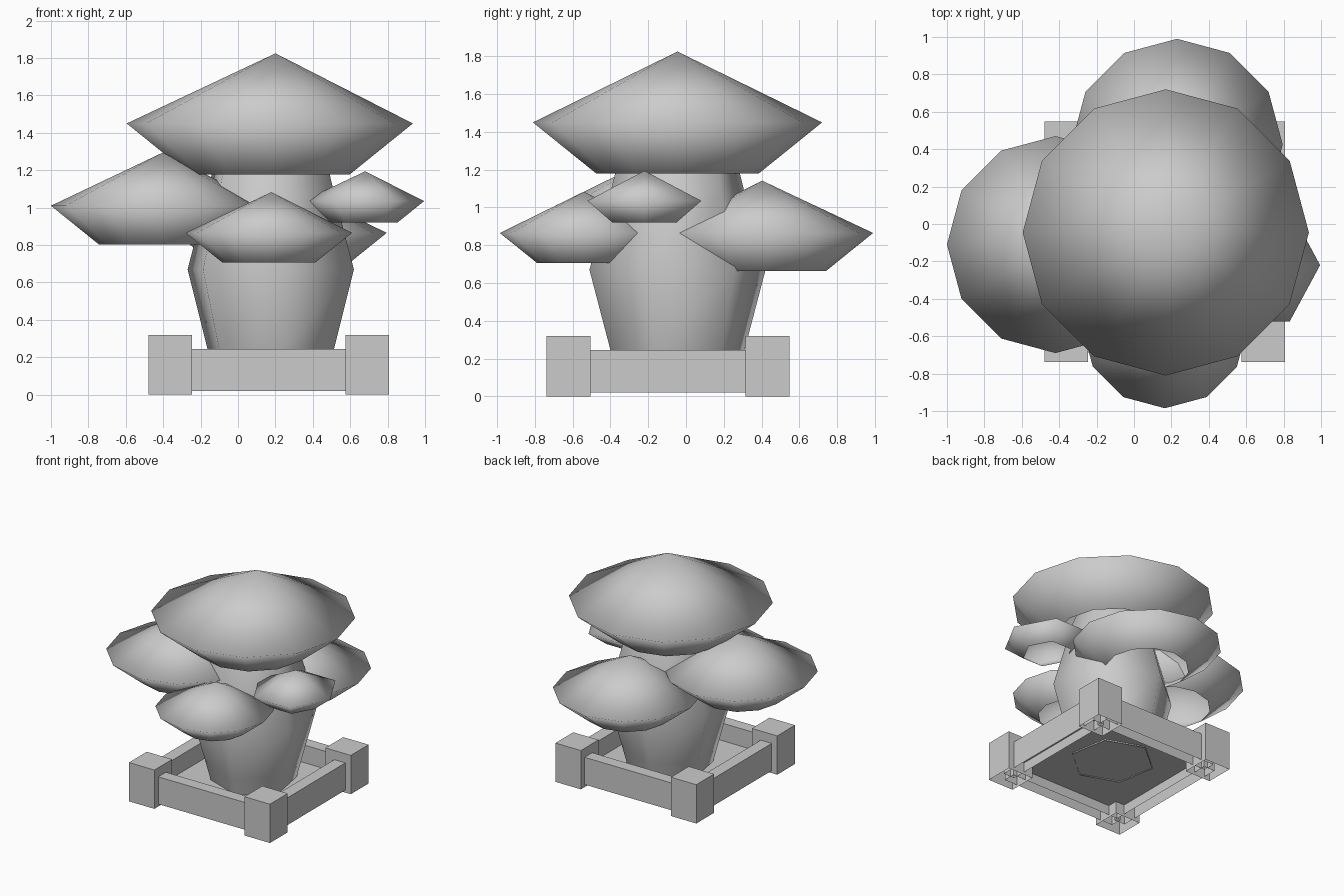
import bpy, bmesh
from math import cos, sin, radians, tau

old = bpy.data.objects.get("Cube")
if old:
    bpy.data.objects.remove(old, do_unlink=True)

grey = bpy.data.materials.new("plain grey")
grey.use_nodes = True
COLOUR = (0.6, 0.6, 0.6, 1)
grey.diffuse_color = COLOUR
grey.node_tree.nodes["Principled BSDF"].inputs["Base Color"].default_value = COLOUR


def finish(name, bm, smooth=False):
    bmesh.ops.recalc_face_normals(bm, faces=bm.faces)
    mesh = bpy.data.meshes.new(name)
    for face in bm.faces:
        face.smooth = smooth
    bm.to_mesh(mesh)
    bm.free()
    mesh.materials.append(grey)
    obj = bpy.data.objects.new(name, mesh)
    bpy.context.collection.objects.link(obj)
    return obj


def ring(bm, centre, radius, z, sides, turn=0, stretch=1):
    angles = [turn + tau * i / sides for i in range(sides)]
    return [bm.verts.new((centre[0] + radius * cos(a),
                          centre[1] + radius * stretch * sin(a), z)) for a in angles]


def bridge(bm, low, high):
    n = len(low)
    for i in range(n):
        j = (i + 1) % n
        bm.faces.new((low[i], low[j], high[j], high[i]))


def canopy(name, centre, radius, rim_z, sides=12, stretch=1, lean=(0.03, 0)):
    """Pointed leaf cap over a tapered skirt, open underneath."""
    bm = bmesh.new()
    skirt = ring(bm, centre, radius * 0.56, rim_z - radius * 0.355, sides, 0, stretch)
    rim = ring(bm, centre, radius, rim_z, sides, 0, stretch)
    bridge(bm, skirt, rim)
    tip = bm.verts.new((centre[0] + lean[0] * radius, centre[1] + lean[1] * radius,
                        rim_z + radius * 0.49))
    for i in range(sides):
        bm.faces.new((rim[i], rim[(i + 1) % sides], tip))
    finish(name, bm, smooth=True)


def box(name, low, high, open_bottom=False):
    bm = bmesh.new()
    bmesh.ops.create_cube(bm, size=1)
    for v in bm.verts:
        v.co = [(lo + hi) / 2 + c * (hi - lo) for c, lo, hi in zip(v.co, low, high)]
    bm.normal_update()
    if open_bottom:
        bmesh.ops.delete(bm, geom=[f for f in bm.faces if f.normal.z < -0.9],
                         context='FACES')
    finish(name, bm)


# Leaf canopies
canopy("top_canopy", (0.17, -0.045), 0.765, 1.45, lean=(0.04, 0))
canopy("right_canopy", (-0.42, -0.11), 0.58, 1.01)
canopy("front_canopy", (0.165, -0.54), 0.445, 0.865)
canopy("back_canopy", (0.23, 0.425), 0.565, 0.865, lean=(0, -0.04))
canopy("left_canopy", (0.67, -0.22), 0.325, 1.035, sides=6, stretch=1.07)

# Six-sided trunk
bm = bmesh.new()
profile = [(0.32, 0.09), (0.36, 0.245), (0.473, 0.67), (0.36, 1.08), (0.33, 1.2), (0.25, 1.4)]
rings = [ring(bm, (0.175, -0.045), r, z, 6, radians(-20)) for r, z in profile]
for low, high in zip(rings, rings[1:]):
    bridge(bm, low, high)
finish("trunk", bm, smooth=True)

# Planter: corner posts, rails and soil
CX, CY, HALF, POST = 0.165, -0.095, 0.643, 0.232
INSET, RAIL = 0.05, 0.1
for sx, side in ((-1, "right"), (1, "left")):
    for sy, end in ((-1, "front"), (1, "back")):
        x, y = CX + sx * (HALF - POST / 2), CY + sy * (HALF - POST / 2)
        h = POST / 2
        box(f"{end}_{side}_post", (x - h, y - h, 0), (x + h, y + h, 0.32), True)

reach = HALF - POST / 2
mid = HALF - INSET - RAIL / 2
for s, end, side in ((-1, "front", "right"), (1, "back", "left")):
    y, x = CY + s * mid, CX + s * mid
    box(f"{end}_rail", (CX - reach, y - RAIL / 2, 0.02), (CX + reach, y + RAIL / 2, 0.245), True)
    box(f"{side}_rail", (x - RAIL / 2, CY - reach, 0.02), (x + RAIL / 2, CY + reach, 0.245), True)

bm = bmesh.new()
bmesh.ops.create_grid(bm, x_segments=1, y_segments=1, size=mid)
for v in bm.verts:
    v.co += type(v.co)((CX, CY, 0.1))
finish("soil", bm)
